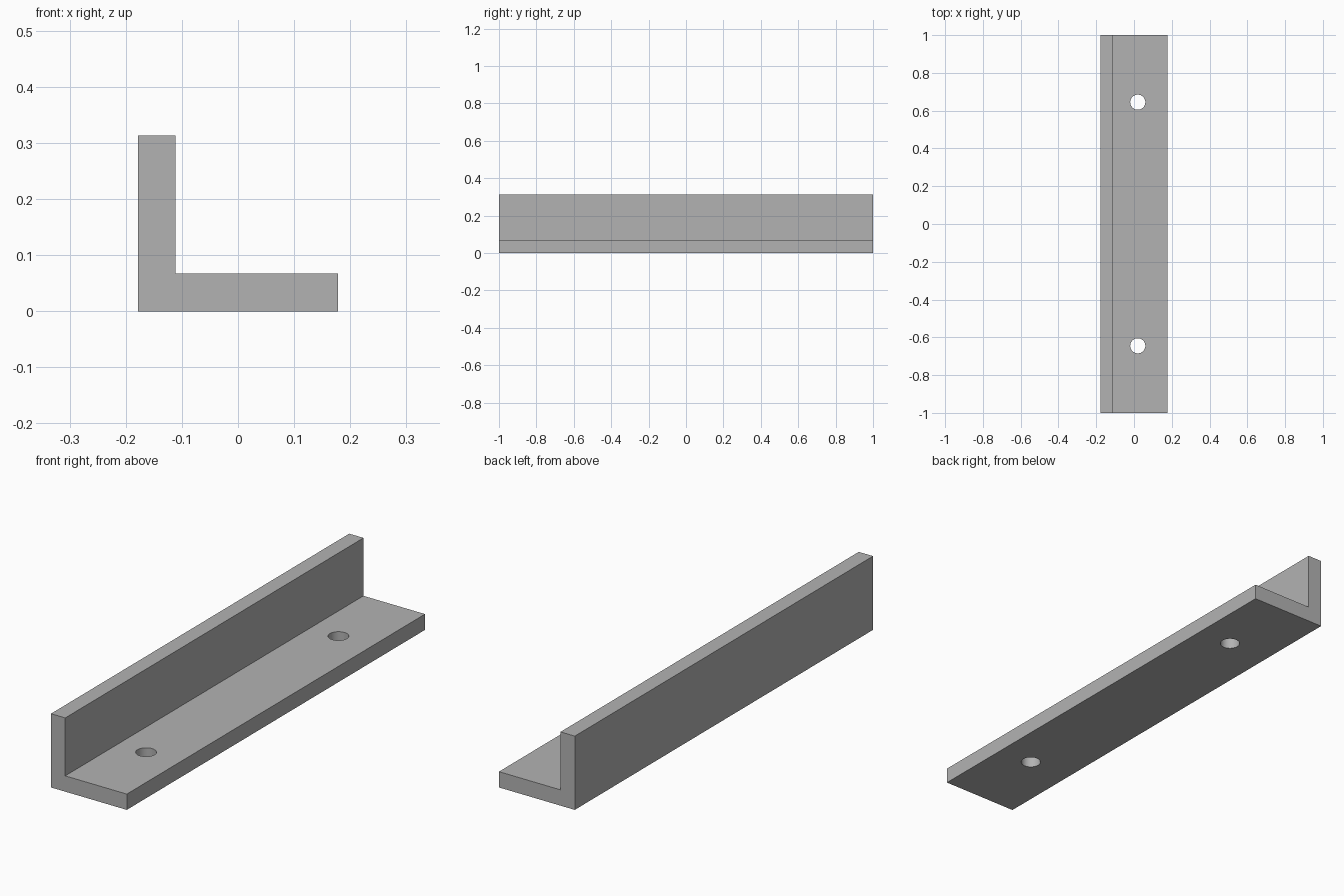
import bpy, bmesh

cube = bpy.data.objects.get("Cube")
if cube:
    bpy.data.objects.remove(cube, do_unlink=True)

HALF_W, HALF_L = 0.178, 1.0
HEIGHT, THICK = 0.313, 0.067
HOLE_X, HOLE_Y, HOLE_R = 0.02, 0.645, 0.04

# Plain grey metal
metal = bpy.data.materials.new("grey metal")
metal.use_nodes = True
GREY = (0.45, 0.45, 0.45, 1)
metal.diffuse_color = GREY
metal.node_tree.nodes["Principled BSDF"].inputs["Base Color"].default_value = GREY


def make_object(name, bm):
    bmesh.ops.recalc_face_normals(bm, faces=bm.faces)
    mesh = bpy.data.meshes.new(name)
    bm.to_mesh(mesh)
    bm.free()
    mesh.materials.append(metal)
    obj = bpy.data.objects.new(name, mesh)
    bpy.context.collection.objects.link(obj)
    return obj


# L-shaped profile extruded along the length
inner = THICK - HALF_W
profile = [(-HALF_W, 0), (HALF_W, 0), (HALF_W, THICK),
           (inner, THICK), (inner, HEIGHT), (-HALF_W, HEIGHT)]
bm = bmesh.new()
end = bm.faces.new([bm.verts.new((x, -HALF_L, z)) for x, z in profile])
side = bmesh.ops.extrude_face_region(bm, geom=[end])
bmesh.ops.translate(bm, vec=(0, 2 * HALF_L, 0),
                    verts=[v for v in side["geom"] if isinstance(v, bmesh.types.BMVert)])
bracket = make_object("angle_bracket", bm)

# Two screw holes through the base flange
bm = bmesh.new()
for sign in (-1, 1):
    hole = bmesh.ops.create_cone(bm, cap_ends=True, segments=48, radius1=HOLE_R,
                                 radius2=HOLE_R, depth=4 * THICK)
    bmesh.ops.translate(bm, vec=(HOLE_X, sign * HOLE_Y, THICK / 2), verts=hole["verts"])
cutter = make_object("hole_cutter", bm)
cutter.hide_render = True
cutter.hide_set(True)

cut = bracket.modifiers.new("screw_holes", "BOOLEAN")
cut.operation = "DIFFERENCE"
cut.solver = "EXACT"
cut.object = cutter

# Smooth hole walls, crisp edges elsewhere
bpy.context.view_layer.objects.active = bracket
bracket.select_set(True)
bpy.ops.object.modifier_apply(modifier=cut.name)
bpy.ops.object.shade_smooth_by_angle()
bpy.data.objects.remove(cutter, do_unlink=True)
